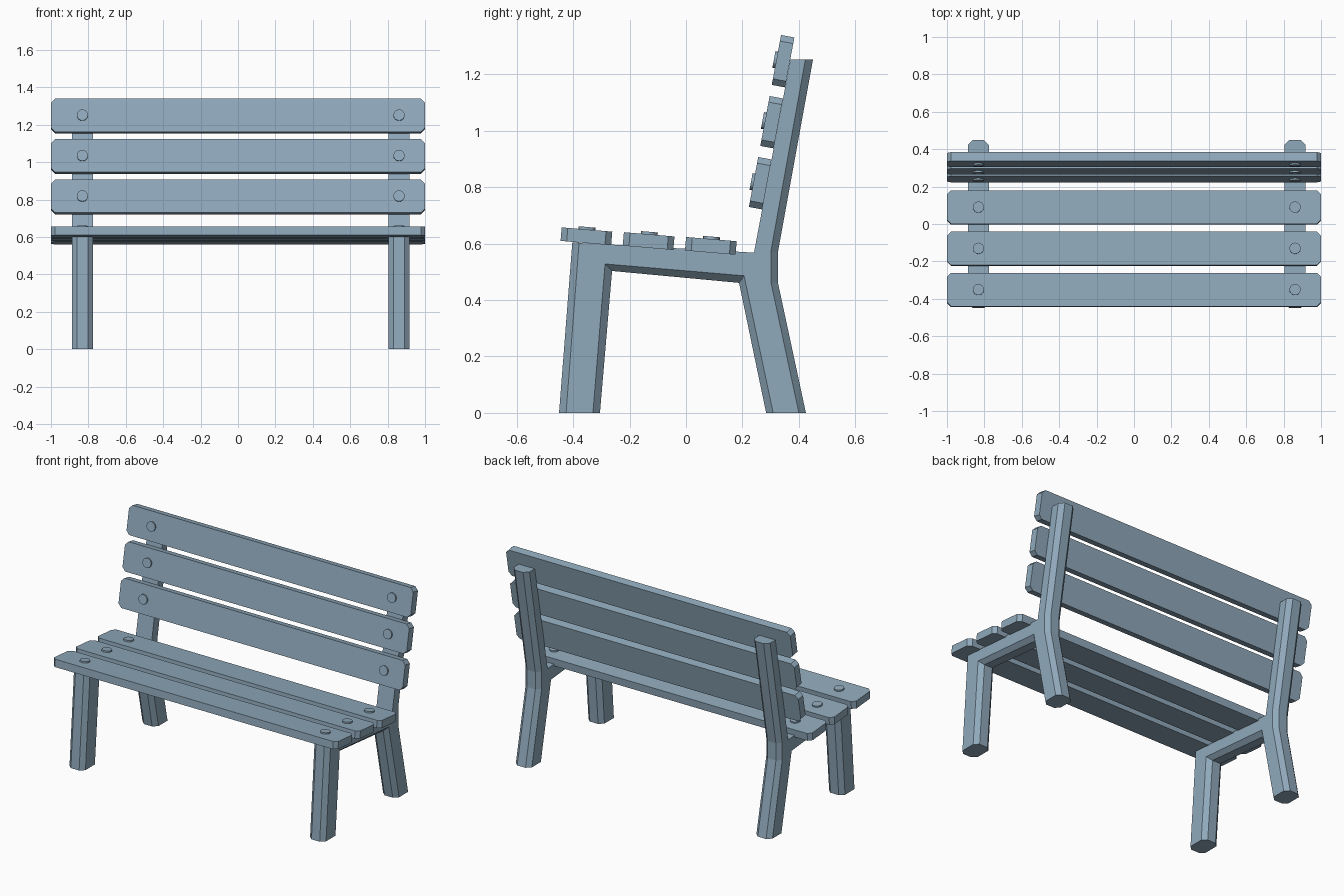
import bpy, bmesh, math
from mathutils import Matrix, Vector

if "Cube" in bpy.data.objects:
    bpy.data.objects.remove(bpy.data.objects["Cube"])

FRAME_X = (-0.832, 0.861)
SEAT_TILT = math.radians(-4.8)
BACK_TILT = math.radians(79.4)

paint = bpy.data.materials.new("blue_grey_paint")
paint.diffuse_color = (0.28, 0.40, 0.50, 1)
paint.use_nodes = True
paint.node_tree.nodes["Principled BSDF"].inputs["Base Color"].default_value = paint.diffuse_color


def make_object(name, bm):
    bmesh.ops.recalc_face_normals(bm, faces=bm.faces)
    mesh = bpy.data.meshes.new(name)
    bm.to_mesh(mesh)
    bm.free()
    mesh.materials.append(paint)
    obj = bpy.data.objects.new(name, mesh)
    bpy.context.collection.objects.link(obj)
    return obj


def loft(rings):
    """Closed solid through matching rings of points."""
    bm = bmesh.new()
    loops = [[bm.verts.new(p) for p in ring] for ring in rings]
    n = len(loops[0])
    for a, b in zip(loops, loops[1:]):
        for i in range(n):
            j = (i + 1) % n
            bm.faces.new((a[i], a[j], b[j], b[i]))
    bm.faces.new(loops[0][::-1])
    bm.faces.new(loops[-1])
    return bm


# Side frames: (y, z) outline at the middle and at the chamfered sides
outline = [(-0.45, 0), (-0.403, 0.604), (0.241, 0.568), (0.37, 1.252),
           (0.45, 1.252), (0.326, 0.571), (0.326, 0.461), (0.425, 0),
           (0.284, 0), (0.188, 0.461), (-0.262, 0.503), (-0.305, 0)]
side_outline = [(-0.425, 0), (-0.379, 0.603), (0.241, 0.568), (0.37, 1.252),
                (0.423, 1.252), (0.301, 0.573), (0.301, 0.463), (0.40, 0),
                (0.309, 0), (0.206, 0.486), (-0.287, 0.528), (-0.33, 0)]
layers = [(-0.056, side_outline), (-0.029, outline),
          (0.029, outline), (0.056, side_outline)]
for side, cx in zip(("left", "right"), FRAME_X):
    make_object(f"{side}_frame", loft(
        [[(cx + dx, y, z) for y, z in pts] for dx, pts in layers]))


def plank(name, y, z, tilt, length=2.0, width=0.18, thick=0.048, cut=0.022):
    """Board with clipped corners plus its two bolts."""
    place = Matrix.Translation((0, y, z)) @ Matrix.Rotation(tilt, 4, 'X')
    a, b = length / 2, width / 2
    corners = [(-a + cut, -b), (a - cut, -b), (a, -b + cut), (a, b - cut),
               (a - cut, b), (-a + cut, b), (-a, b - cut), (-a, -b + cut)]
    make_object(name, loft([[place @ Vector((px, py, h)) for px, py in corners]
                            for h in (-thick / 2, thick / 2)]))
    for side, cx in zip(("left", "right"), FRAME_X):
        bm = bmesh.new()
        bmesh.ops.create_cone(
            bm, cap_ends=True, segments=16, radius1=0.03, radius2=0.03,
            depth=0.018,
            matrix=place @ Matrix.Translation((cx, 0, thick / 2)))
        bolt = make_object(f"{name}_{side}_bolt", bm)
        bpy.context.view_layer.objects.active = bolt
        bolt.select_set(True)
        bpy.ops.object.shade_smooth_by_angle(angle=math.radians(30))
        bolt.select_set(False)


# Seat and backrest boards
for i in range(3):
    plank(f"seat_plank_{i + 1}", -0.353 + 0.2205 * i, 0.626 - 0.017 * i, SEAT_TILT)
    plank(f"back_plank_{i + 1}", 0.263 + 0.0405 * i, 0.814 + 0.2163 * i, BACK_TILT)
